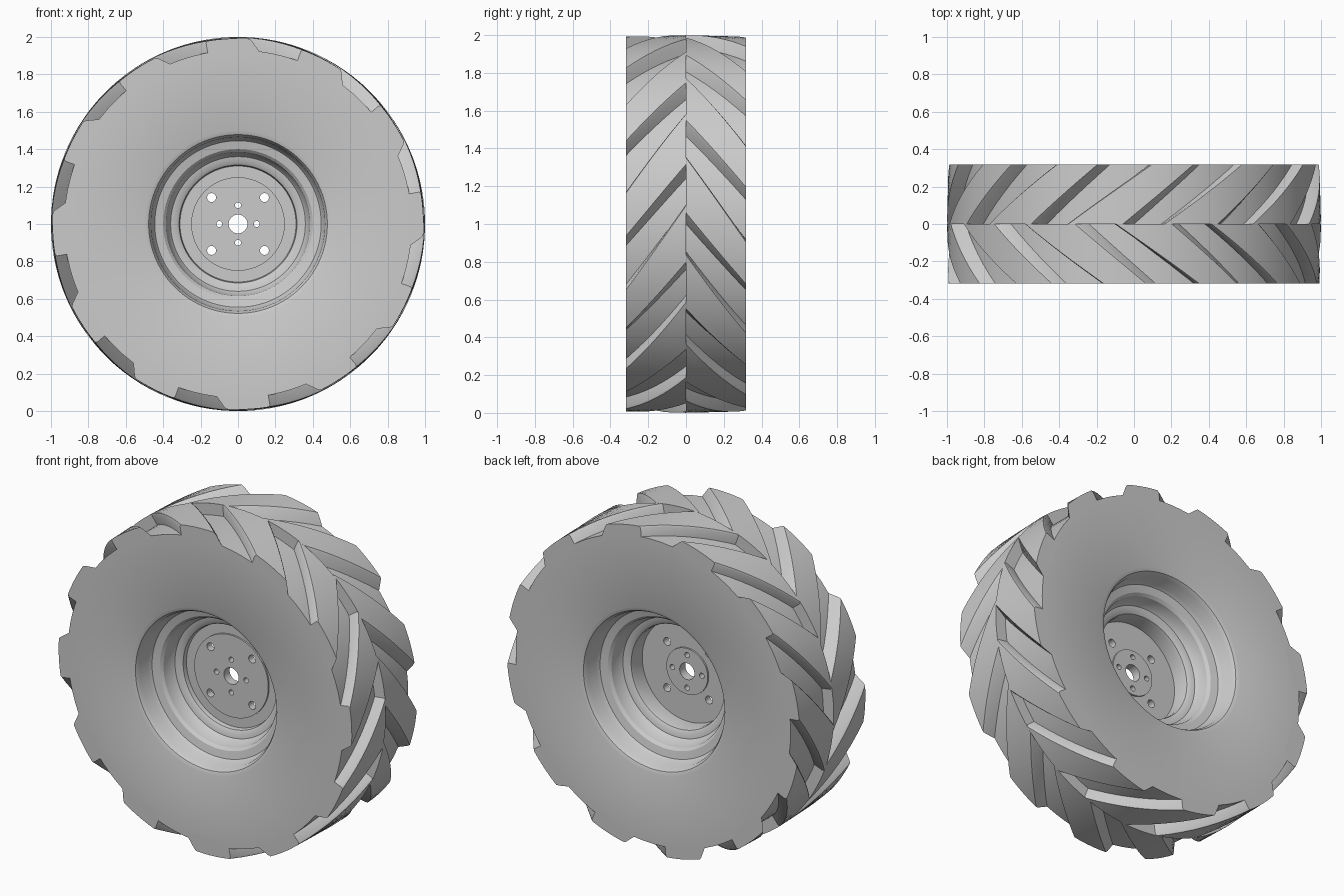
import bpy, bmesh
from math import sin, cos, radians, pi
from mathutils import Matrix

if "Cube" in bpy.data.objects:
    bpy.data.objects.remove(bpy.data.objects["Cube"])

SEG = 96          # steps around the axle
LUGS = 12         # lugs per side
HALF = 0.317      # half width of the wheel


def add_object(name, bm, smooth=True):
    bmesh.ops.recalc_face_normals(bm, faces=bm.faces)
    me = bpy.data.meshes.new(name)
    bm.to_mesh(me)
    bm.free()
    ob = bpy.data.objects.new(name, me)
    bpy.context.collection.objects.link(ob)
    bpy.ops.object.select_all(action='DESELECT')
    ob.select_set(True)
    bpy.context.view_layer.objects.active = ob
    if smooth:
        bpy.ops.object.shade_smooth_by_angle(angle=radians(30))
    return ob


def polar(r, y, ang):
    return (r * cos(ang), y, 1 + r * sin(ang))


def lathe(bm, profile):
    """Closed (radius, y) loop turned around the axle."""
    rings = [[bm.verts.new(polar(r, y, 2 * pi * i / SEG)) for r, y in profile]
             for i in range(SEG)]
    n = len(profile)
    for i in range(SEG):
        a, b = rings[i], rings[(i + 1) % SEG]
        for j in range(n):
            k = (j + 1) % n
            bm.faces.new((a[j], a[k], b[k], b[j]))


# Tyre carcass with the stepped rim well on both sides
front = [(.93, -HALF), (.50, -HALF), (.478, -.308), (.465, -.285), (.458, -.215),
         (.445, -.195), (.40, -.185), (.385, -.17), (.375, -.115), (.36, -.095),
         (.33, -.09), (.315, -.08), (.31, -.055)]
back = [(.31, -.02), (.31, .06), (.315, .08), (.33, .09), (.36, .095), (.375, .115),
        (.385, .17), (.40, .185), (.445, .195), (.458, .215), (.465, .285),
        (.478, .308), (.50, HALF), (.93, HALF)]
bm = bmesh.new()
lathe(bm, front + back)
add_object("tyre_body", bm)

# Hub plate: raised front face, small raised boss on the back
bm = bmesh.new()
lathe(bm, [(.05, -.065), (.25, -.065), (.25, -.055), (.312, -.055),
           (.312, -.02), (.14, -.02), (.14, -.01), (.05, -.01)])
hub = add_object("hub_plate", bm)

# Bolt holes through the hub plate
bm = bmesh.new()
for k in range(4):
    for dist, ang, r in ((.10, k * pi / 2, .016), (.20, (k + .5) * pi / 2, .024)):
        m = Matrix.Translation(polar(dist, -.04, ang)) @ Matrix.Rotation(pi / 2, 4, 'X')
        bmesh.ops.create_cone(bm, cap_ends=True, segments=20, radius1=r,
                              radius2=r, depth=.3, matrix=m)
cutter = add_object("hole_cutter", bm, smooth=False)
cutter.hide_render = True
mod = hub.modifiers.new("holes", 'BOOLEAN')
mod.operation = 'DIFFERENCE'
mod.solver = 'EXACT'
mod.object = cutter
bpy.context.view_layer.objects.active = hub
bpy.ops.object.modifier_apply(modifier="holes")
bpy.data.objects.remove(cutter)


# Slanted tread lugs: wider at the centre line, sloped on the lower flank
def lug(bm, side, start):
    steps, arcs = 8, 5
    rows = []
    for s in range(steps + 1):
        t = s / steps                      # 0 at the sidewall, 1 at the centre
        lo, hi = -4 + 22 * t, 10 + 26 * t
        y = side * HALF * (1 - t)
        top = .992 + .008 * t
        sec = [(.90, lo - 4.5), (.93, lo - 3), (top - .012, lo - .4)]
        sec += [(top, lo + .4 + (hi - lo - .9) * a / arcs) for a in range(arcs + 1)]
        sec += [(top - .01, hi), (.90, hi)]
        rows.append([bm.verts.new(polar(r, y, radians(d + start))) for r, d in sec])
    n = len(rows[0])
    for a, b in zip(rows, rows[1:]):
        for j in range(n):
            k = (j + 1) % n
            bm.faces.new((a[j], a[k], b[k], b[j]))
    bm.faces.new(rows[0])
    bm.faces.new(rows[-1])


for name, side, offset in (("front_lugs", -1, 0), ("back_lugs", 1, 15)):
    bm = bmesh.new()
    for i in range(LUGS):
        lug(bm, side, offset + i * 360 / LUGS)
    add_object(name, bm)
